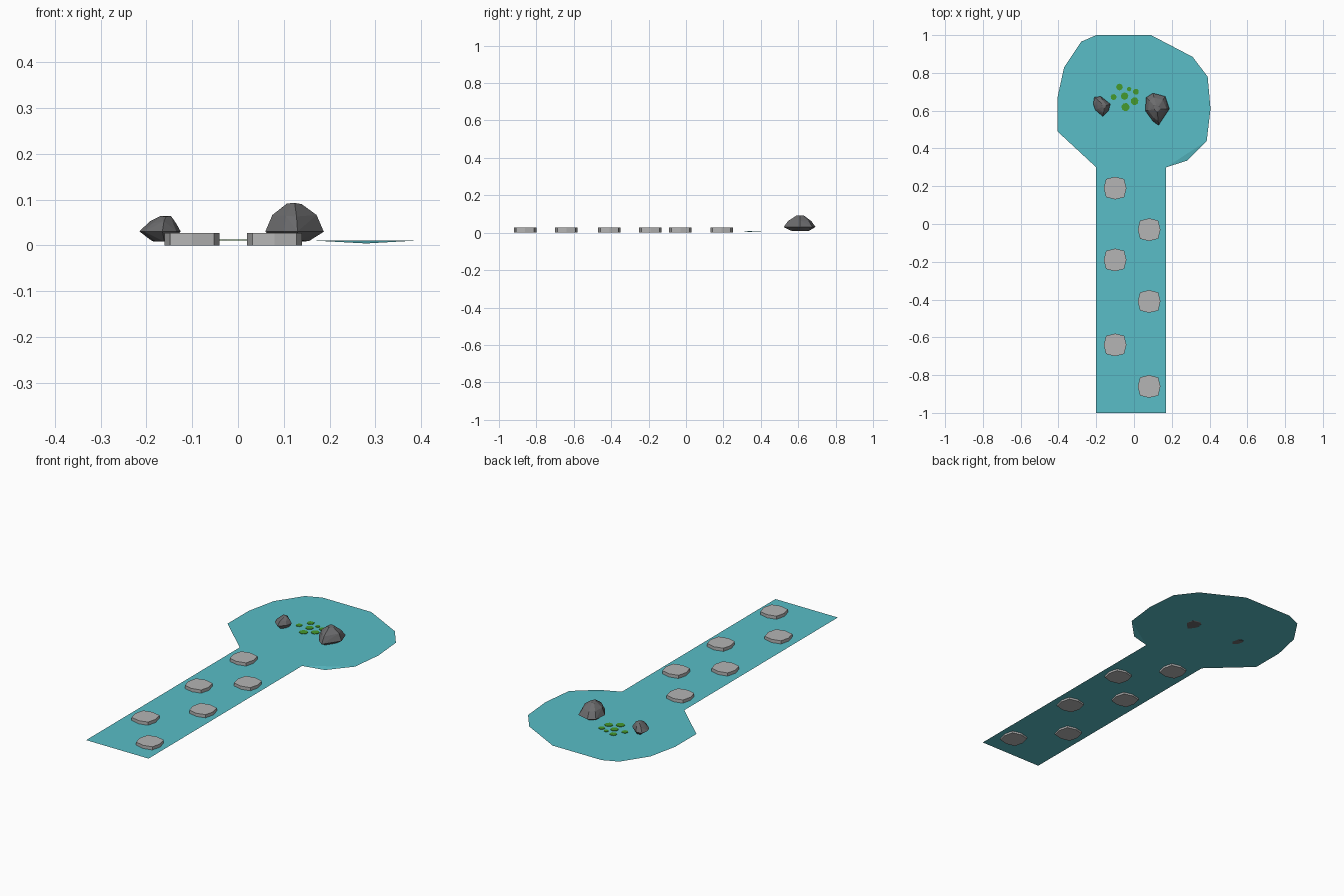
import bpy, bmesh, math, random

if "Cube" in bpy.data.objects:
    bpy.data.objects.remove(bpy.data.objects["Cube"])
random.seed(4)


def material(name, rgb):
    m = bpy.data.materials.new(name)
    m.diffuse_color = (*rgb, 1)
    m.use_nodes = True
    m.node_tree.nodes["Principled BSDF"].inputs["Base Color"].default_value = m.diffuse_color
    return m


WATER = material("water teal", (0.10, 0.51, 0.57))
STONE = material("light stone", (0.46, 0.46, 0.46))
ROCK = material("dark rock", (0.15, 0.15, 0.155))
LEAF = material("leaf green", (0.06, 0.32, 0.025))


def finish(name, bm, mat):
    me = bpy.data.meshes.new(name)
    bm.to_mesh(me)
    bm.free()
    me.materials.append(mat)
    ob = bpy.data.objects.new(name, me)
    bpy.context.collection.objects.link(ob)
    return ob


def prism(name, pts, z0, z1, mat):
    bm = bmesh.new()
    low = [bm.verts.new((x, y, z0)) for x, y in pts]
    high = [bm.verts.new((x, y, z1)) for x, y in pts]
    bm.faces.new(low[::-1])
    bm.faces.new(high)
    n = len(pts)
    for i in range(n):
        j = (i + 1) % n
        bm.faces.new((low[i], low[j], high[j], high[i]))
    return finish(name, bm, mat)


# water sheet: straight stream, round pond, and a slightly sunken rim corner
Z = 0.01
bm = bmesh.new()
stream = [bm.verts.new((x, y, Z)) for x, y in
          [(-0.2, -1), (0.17, -1), (0.17, 0.3), (-0.2, 0.3)]]
rim = [bm.verts.new((x, y, Z)) for x, y in
       [(0.385, 0.44), (0.405, 0.61), (0.39, 0.78), (0.31, 0.885), (0.09, 1),
        (-0.2, 1), (-0.28, 0.965), (-0.37, 0.83), (-0.405, 0.67), (-0.405, 0.49)]]
dip = bm.verts.new((0.28, 0.335, 0.004))
bm.faces.new(stream)
bm.faces.new([stream[3], stream[2]] + rim)
bm.faces.new([stream[2], dip, rim[0]])
finish("water", bm, WATER)

# stepping stones: rounded squares alternating left and right
for k, (cx, cy) in enumerate([(-0.10, 0.19), (0.08, -0.03), (-0.10, -0.19),
                              (0.08, -0.41), (-0.10, -0.64), (0.08, -0.86)]):
    pts = []
    for i in range(8):
        a, r = i * math.pi / 4, 0.06 if i % 2 == 0 else 0.068
        pts.append((cx + r * math.cos(a), cy + r * math.sin(a)))
    prism(f"stepping_stone_{k + 1}", pts, 0, 0.027, STONE)


# faceted rocks: hull of shrinking outlines around a peak
def rock(name, outline, peak, rings):
    bm = bmesh.new()
    for s, z, jit in rings:
        for x, y in outline:
            t = s + random.uniform(-jit, jit)
            bm.verts.new((peak[0] + (x - peak[0]) * t, peak[1] + (y - peak[1]) * t,
                          z + random.uniform(-jit, jit) * 0.06))
    res = bmesh.ops.convex_hull(bm, input=bm.verts[:])
    junk = {v for v in res["geom_interior"] if isinstance(v, bmesh.types.BMVert)}
    bmesh.ops.delete(bm, geom=list(junk), context='VERTS')
    bmesh.ops.recalc_face_normals(bm, faces=bm.faces[:])
    finish(name, bm, ROCK)


rock("large_rock",
     [(0.10, 0.693), (0.165, 0.675), (0.187, 0.61), (0.13, 0.522),
      (0.10, 0.545), (0.06, 0.60), (0.065, 0.67)],
     (0.122, 0.61),
     [(0.55, 0.010, 0.04), (1.0, 0.030, 0.01), (0.72, 0.064, 0.05), (0.24, 0.092, 0.04)])
rock("small_rock",
     [(-0.21, 0.672), (-0.175, 0.675), (-0.125, 0.635), (-0.135, 0.60),
      (-0.165, 0.57), (-0.205, 0.603), (-0.215, 0.635)],
     (-0.155, 0.625),
     [(0.55, 0.010, 0.04), (1.0, 0.030, 0.01), (0.68, 0.050, 0.05), (0.26, 0.064, 0.04)])

# floating leaves
for k, (x, y, r) in enumerate([(-0.077, 0.725, 0.018), (-0.026, 0.714, 0.012),
                               (0.010, 0.70, 0.016), (-0.108, 0.672, 0.016),
                               (-0.05, 0.677, 0.020), (0.003, 0.65, 0.021),
                               (-0.045, 0.619, 0.022)]):
    pts = [(x + r * math.cos(k + i * math.pi / 4), y + r * math.sin(k + i * math.pi / 4))
           for i in range(8)]
    prism(f"floating_leaf_{k + 1}", pts, 0.0105, 0.013, LEAF)
